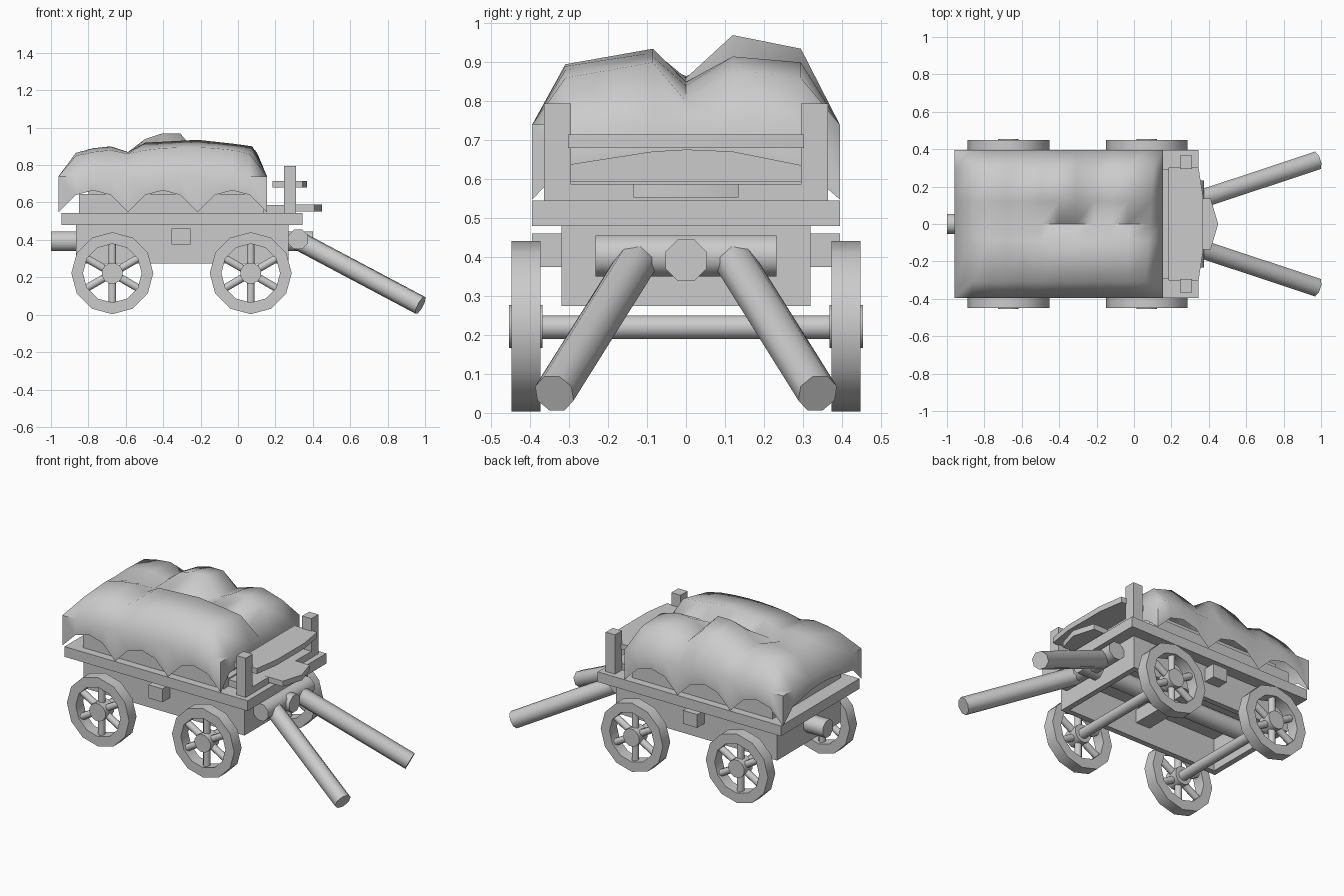
import bpy, bmesh
from math import radians, sin, cos, pi
from mathutils import Vector, Matrix

cube = bpy.data.objects.get("Cube")
if cube:
    bpy.data.objects.remove(cube, do_unlink=True)

grey = bpy.data.materials.new("plain grey")
grey.use_nodes = True
grey.diffuse_color = (0.6, 0.6, 0.6, 1)
grey.node_tree.nodes["Principled BSDF"].inputs["Base Color"].default_value = (0.6, 0.6, 0.6, 1)


def finish(name, bm, smooth=None):
    """Turn a bmesh into a named grey object, optionally smooth below an angle."""
    bmesh.ops.recalc_face_normals(bm, faces=bm.faces)
    mesh = bpy.data.meshes.new(name)
    bm.to_mesh(mesh)
    bm.free()
    mesh.materials.append(grey)
    obj = bpy.data.objects.new(name, mesh)
    bpy.context.collection.objects.link(obj)
    if smooth:
        bpy.ops.object.select_all(action='DESELECT')
        obj.select_set(True)
        bpy.context.view_layer.objects.active = obj
        bpy.ops.object.shade_smooth_by_angle(angle=radians(smooth))


def box(name, xs, ys, zs):
    bm = bmesh.new()
    bmesh.ops.create_cube(bm, size=1)
    for v in bm.verts:
        v.co = [r[0] if c < 0 else r[1] for c, r in zip(v.co, (xs, ys, zs))]
    finish(name, bm)


def add_rod(bm, start, end, radius, sides=8):
    start, end = Vector(start), Vector(end)
    axis = end - start
    place = Matrix.Translation((start + end) / 2) @ axis.to_track_quat('Z', 'Y').to_matrix().to_4x4()
    turn = Matrix.Rotation(pi / sides, 4, 'Z')
    bmesh.ops.create_cone(bm, cap_ends=True, segments=sides, radius1=radius, radius2=radius,
                          depth=axis.length, matrix=place @ turn)


def rod(name, start, end, radius, sides=8):
    bm = bmesh.new()
    add_rod(bm, start, end, radius, sides)
    finish(name, bm, 50)


def plate(name, outline, low, high):
    """Extrude a flat outline upward."""
    bm = bmesh.new()
    face = bm.faces.new([bm.verts.new((x, y, low)) for x, y in outline])
    new = bmesh.ops.extrude_face_region(bm, geom=[face])["geom"]
    bmesh.ops.translate(bm, vec=(0, 0, high - low),
                        verts=[v for v in new if isinstance(v, bmesh.types.BMVert)])
    finish(name, bm, 50)


def wheel(name, x, y, z):
    # Rim: a square section turned around the axle
    bm = bmesh.new()
    n = 12
    section = [(0.157, -0.037), (0.219, -0.037), (0.219, 0.037), (0.157, 0.037)]
    rings = []
    for i in range(n):
        a = 2 * pi * i / n
        rings.append([bm.verts.new((x + r * cos(a), y + d, z + r * sin(a))) for r, d in section])
    for i in range(n):
        a, b = rings[i], rings[(i + 1) % n]
        for j in range(4):
            k = (j + 1) % 4
            bm.faces.new((a[j], a[k], b[k], b[j]))
    finish(name + "_rim", bm, 40)
    # Spokes
    bm = bmesh.new()
    for i in range(6):
        a = pi / 2 + i * pi / 3
        add_rod(bm, (x, y, z), (x + 0.165 * cos(a), y, z + 0.165 * sin(a)), 0.022)
    finish(name + "_spokes", bm, 50)
    rod(name + "_hub", (x, y - 0.043, z), (x, y + 0.043, z), 0.057, 12)


# Wheels and axles
for end, x in (("rear", -0.672), ("front", 0.068)):
    for side, s in (("left", 1), ("right", -1)):
        wheel(f"{end}_{side}_wheel", x, s * 0.411, 0.222)
    rod(end + "_axle", (x, -0.4, 0.22), (x, 0.4, 0.22), 0.031, 12)

# Open-bottomed body under the bed
for side, s in (("left", 1), ("right", -1)):
    box("body_wall_" + side, (-0.865, 0.27), sorted((s * 0.32, s * 0.285)), (0.275, 0.485))
box("body_wall_back", (-0.865, -0.83), (-0.29, 0.29), (0.275, 0.485))
box("body_wall_front", (0.235, 0.27), (-0.29, 0.29), (0.275, 0.485))
box("bed", (-0.945, 0.345), (-0.395, 0.395), (0.48, 0.545))
box("cross_beam", (-0.355, -0.255), (-0.395, 0.395), (0.375, 0.46))

# Load, its floor and the low side rails, mostly under the cover
box("load", (-0.8, 0.1), (-0.295, 0.295), (0.54, 0.7))
box("load_floor", (-0.85, 0.14), (-0.345, 0.345), (0.54, 0.595))
for side, s in (("left", 1), ("right", -1)):
    box("side_rail_" + side, (-0.85, 0.14), sorted((s * 0.3, s * 0.345)), (0.595, 0.645))

# Centre pole, draw bar and pulling shafts
rod("centre_pole", (-1, 0, 0.392), (0.4, 0, 0.392), 0.057)
rod("draw_bar", (0.322, -0.232, 0.403), (0.322, 0.232, 0.403), 0.057)
for side, s in (("left", 1), ("right", -1)):
    rod("shaft_" + side, (0.325, s * 0.122, 0.395), (0.975, s * 0.338, 0.05), 0.053)
    box("seat_post_" + side, (0.245, 0.31), sorted((s * 0.295, s * 0.365)), (0.54, 0.795))

# Driver's seat and footboard
box("seat_base", (0.1, 0.31), (-0.295, 0.295), (0.54, 0.587))
plate("seat_plank", [(0.185, -0.303), (0.345, -0.303), (0.37, -0.14),
                     (0.37, 0.14), (0.345, 0.303), (0.185, 0.303)], 0.68, 0.715)
plate("footboard", [(0.28, -0.135), (0.41, -0.135), (0.45, 0),
                    (0.41, 0.135), (0.28, 0.135)], 0.553, 0.588)

# Lumpy cloth cover: heights across the load, from the back to the front
columns = [-0.395, -0.31, -0.085, 0, 0.12, 0.295, 0.395]
rows = [
    (.85, .865, .86, .865, .86),
    (.87, .89, .865, .89, .88),
    (.88, .9, .865, .9, .89),
    (.86, .87, .86, .87, .86),
    (.88, .92, .86, .94, .91),
    (.89, .925, .86, .97, .935),
    (.895, .93, .86, .97, .935),
    (.895, .935, .85, .86, .85),
    (.89, .925, .85, .905, .88),
    (.88, .915, .84, .915, .9),
    (.86, .9, .8, .88, .86),
]
side_hem = [0.548, 0.64, 0.665, 0.64]
end_hem = [0.548, 0.635, 0.67, 0.675, 0.67, 0.635, 0.548]
last = len(rows) + 1
side = len(columns) - 1
bm = bmesh.new()
top, hem = {}, {}
for i in range(last + 1):
    x = -0.96 + 1.115 * i / last
    for j, y in enumerate(columns):
        at_end, at_side = i in (0, last), j in (0, side)
        z = 0.74 if at_end or at_side else rows[i - 1][j - 1]
        # The front brow of the cloth leans further forward on the left
        lean = 0.07 * (y + 0.31) if i == last - 1 and not at_side else 0
        top[i, j] = bm.verts.new((x + lean, y, z))
        if at_end or at_side:
            low = end_hem[j] if at_end else side_hem[i % 4]
            hem[i, j] = bm.verts.new((x, y, low))
for i in range(last):
    for j in range(side):
        bm.faces.new((top[i, j], top[i + 1, j], top[i + 1, j + 1], top[i, j + 1]))
# Scalloped skirt hanging from the edge of the cover
edge = [(i, 0) for i in range(last)] + [(last, j) for j in range(side)]
edge += [(i, side) for i in range(last, 0, -1)] + [(0, j) for j in range(side, 0, -1)]
for a, b in zip(edge, edge[1:] + edge[:1]):
    bm.faces.new((top[a], hem[a], hem[b], top[b]))
finish("cloth_cover", bm, 60)
